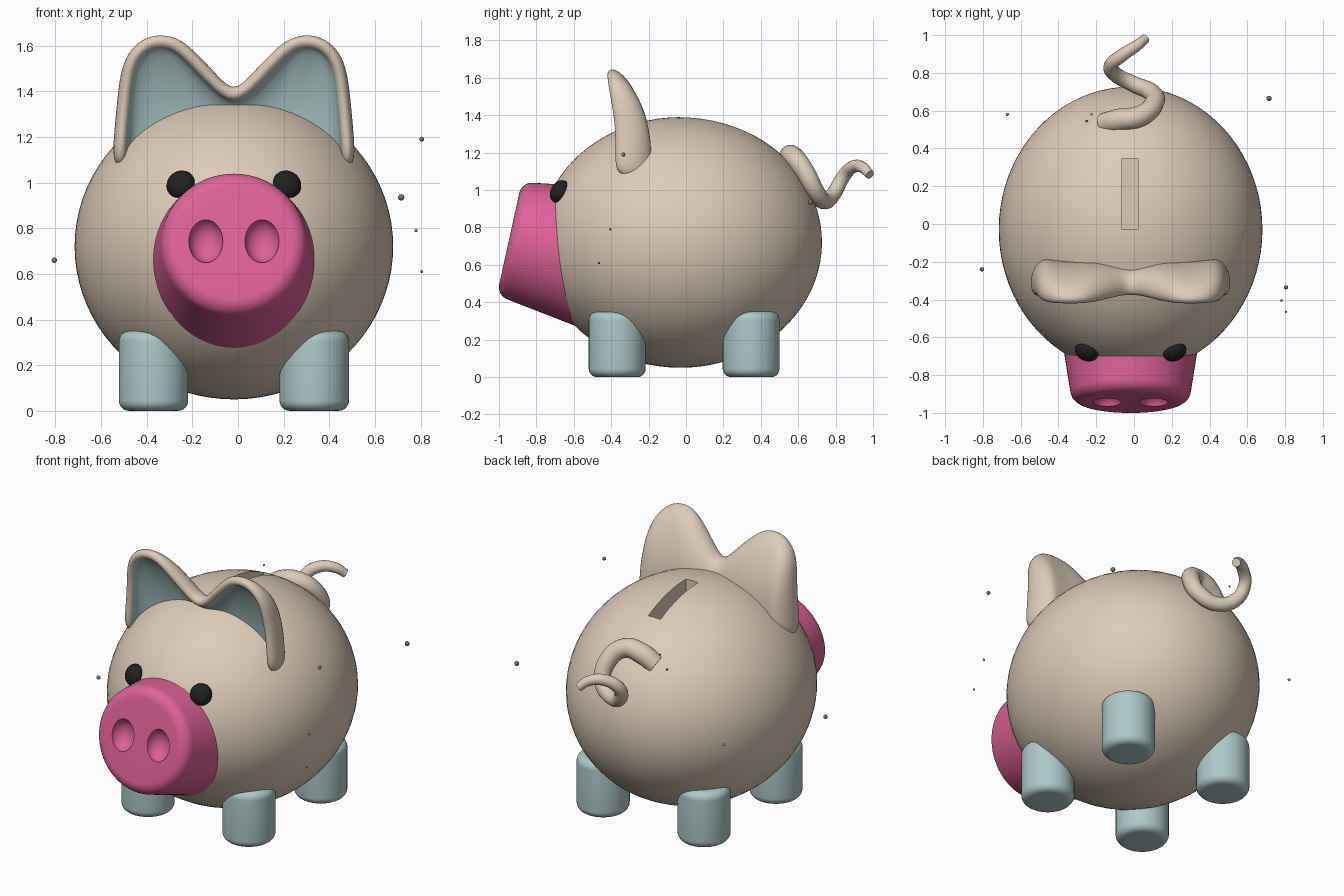
import bpy, bmesh, math
from mathutils import Matrix, Vector

if "Cube" in bpy.data.objects:
    bpy.data.objects.remove(bpy.data.objects["Cube"])

X0 = -0.018  # symmetry plane of the animal


def material(name, rgb):
    m = bpy.data.materials.new(name)
    m.diffuse_color = (*rgb, 1)
    m.use_nodes = True
    m.node_tree.nodes["Principled BSDF"].inputs["Base Color"].default_value = m.diffuse_color
    return m


BEIGE = material("beige", (0.72, 0.60, 0.48))
PINK = material("pink", (0.73, 0.12, 0.31))
TEAL = material("pale_teal", (0.42, 0.58, 0.58))
BLACK = material("black", (0.015, 0.015, 0.015))
GREY = material("dark_grey_teal", (0.15, 0.19, 0.19))


def finish(name, bm, *mats):
    bmesh.ops.recalc_face_normals(bm, faces=bm.faces)
    me = bpy.data.meshes.new(name)
    bm.to_mesh(me)
    bm.free()
    ob = bpy.data.objects.new(name, me)
    bpy.context.collection.objects.link(ob)
    for m in mats:
        me.materials.append(m)
    return ob


def activate(ob):
    bpy.ops.object.select_all(action='DESELECT')
    ob.select_set(True)
    bpy.context.view_layer.objects.active = ob


def smooth(ob, angle=35):
    activate(ob)
    bpy.ops.object.shade_smooth_by_angle(angle=math.radians(angle))


def apply_all(ob):
    activate(ob)
    for m in list(ob.modifiers):
        bpy.ops.object.modifier_apply(modifier=m.name)


def ellipsoid(name, mat, matrix, radii, seg=32):
    bm = bmesh.new()
    bmesh.ops.create_uvsphere(bm, u_segments=seg, v_segments=seg // 2, radius=1,
                              matrix=matrix @ Matrix.Diagonal((*radii, 1)))
    return finish(name, bm, mat)


def lathe(name, mat, profile, matrix, seg=48):
    """Turn (radius, height) points round local z and cap both ends."""
    bm = bmesh.new()
    rings = [[bm.verts.new(matrix @ Vector((r * math.cos(a), r * math.sin(a), z)))
              for a in (2 * math.pi * i / seg for i in range(seg))] for r, z in profile]
    for a, b in zip(rings, rings[1:]):
        for i in range(seg):
            j = (i + 1) % seg
            bm.faces.new((a[i], a[j], b[j], b[i]))
    bm.faces.new(rings[0])
    bm.faces.new(rings[-1])
    return finish(name, bm, mat)


def arc(cr, cz, rad, a0, a1, n=8):
    return [(cr + rad * math.cos(math.radians(a0 + (a1 - a0) * i / n)),
             cz + rad * math.sin(math.radians(a0 + (a1 - a0) * i / n))) for i in range(n + 1)]


def cut(ob, cutters):
    for c in cutters:
        m = ob.modifiers.new("cut", 'BOOLEAN')
        m.operation, m.object, m.solver = 'DIFFERENCE', c, 'EXACT'
    apply_all(ob)
    for c in cutters:
        bpy.data.objects.remove(c)


T = Matrix.Translation

# Body with coin slot
body = ellipsoid("body", BEIGE, T((X0, -0.03, 0.72)) @ Matrix.Rotation(math.pi / 2, 4, 'X')
                 , (0.698, 0.67, 0.757), 80)
bm = bmesh.new()
bmesh.ops.create_cube(bm, size=1, matrix=T((-0.022, 0.158, 1.35)) @ Matrix.Diagonal((0.085, 0.375, 0.36, 1)))
cut(body, [finish("slot_cutter", bm, BEIGE)])
smooth(body)

# Snout: tilted, flared, rounded front rim, two dented nostrils
tilt = T((X0, -0.945, 0.74)) @ Matrix.Rotation(math.radians(77.6), 4, 'X')
snout = lathe("snout", PINK, [(0.02, 0), (0.14, 0)] + arc(0.25, -0.07, 0.07, 90, 7) + [(0.388, -0.5)], tilt, 64)
cut(snout, [ellipsoid("nostril_cutter", PINK, tilt @ T((s * 0.123, 0.003, 0.012)), (0.076, 0.098, 0.075))
            for s in (-1, 1)])
smooth(snout)

# Eyes: flattened balls lying on the body surface
for s, side in ((-1, "left"), (1, "right")):
    n = Vector((s * 0.48, -1.12, 0.62))
    rot = n.to_track_quat('Z', 'Y').to_matrix().to_4x4()
    smooth(ellipsoid("eye_" + side, BLACK, T((X0 + s * 0.233, -0.675, 0.992)) @ rot, (0.064, 0.064, 0.046)), 180)

# Legs
for s, side in ((-1, "left"), (1, "right")):
    for y, end in ((-0.368, "front"), (0.348, "back")):
        prof = arc(0.107, 0.045, 0.045, -90, 0) + arc(0.107, 0.305, 0.045, 0, 90)
        smooth(lathe(f"{end}_leg_{side}", TEAL, prof, T((X0 + s * 0.352, y, 0))))

# Ears: arch swept with a rim, domed back and hollow teal front
ARCH = [(0.535, 1.07), (0.528, 1.20), (0.515, 1.34), (0.50, 1.48), (0.468, 1.57), (0.40, 1.635),
        (0.315, 1.653), (0.23, 1.63), (0.155, 1.56), (0.075, 1.475), (0, 1.395)]


def back_y(z):
    return -0.185 - 0.16 * (max(0, z - 1.3) / 0.34) ** 2


def front_y(z):
    return -0.378 - 0.04 * min(1, max(0, (z - 1.35) / 0.25))


bm = bmesh.new()
ribs = []
last = len(ARCH) - 1
for i, (x, z) in enumerate(ARCH):
    (xa, za), (xb, zb) = ARCH[max(0, i - 1)], ARCH[min(last, i + 1)]
    d = Vector((xb - xa, zb - za)).normalized()
    ix, iz = x - d.y * 0.06, z + d.x * 0.06      # inner edge of the rim
    t = i / last
    dx, dz = 0.48 * (1 - t), 1.02 + 0.16 * t     # root hidden in the body
    if i == last:
        ix, iz = 0, z - 0.075
    squeeze = 0.045 * max(0, (t - 0.75) / 0.25)  # thinner where the ears meet
    yb, yf = back_y(z) - squeeze, front_y(z) + squeeze * 0.4
    mid = (yb + yf) / 2
    mx, mz = (ix + dx) / 2, (iz + dz) / 2
    pts = [(dx, -0.20, dz), (mx, back_y(mz) - squeeze, mz), (ix, back_y(iz) - squeeze, iz),
           (x, mid + 0.3 * (yb - mid), z), (x, mid + 0.75 * (yf - mid), z),
           ((x + ix) / 2, yf - 0.008, (z + iz) / 2), (ix, yf + 0.012, iz),
           (ix, min(yf + 0.05, yb - 0.025), iz), (mx, min(-0.27, back_y(mz) - 0.05), mz), (dx, -0.255, dz)]
    ribs.append([bm.verts.new(p) for p in pts])
count = len(ribs[0])
for a, b in zip(ribs, ribs[1:]):
    for k in range(count):
        j = (k + 1) % count
        f = bm.faces.new((a[k], a[j], b[j], b[k]))
        f.material_index = 1 if k >= 6 and k < 9 else 0
bm.faces.new(ribs[0])
ears = finish("ears", bm, BEIGE, TEAL)
ears.location.x = X0
mir = ears.modifiers.new("mirror", 'MIRROR')
mir.use_clip = True
sub = ears.modifiers.new("subdivide", 'SUBSURF')
sub.levels = sub.render_levels = 2
apply_all(ears)
smooth(ears, 60)

# Curly tapered tail: x, y, z, radius
TAIL = [(-0.16, 0.53, 1.11, 0.058), (-0.08, 0.55, 1.165, 0.06), (0.03, 0.57, 1.18, 0.056), (0.105, 0.635, 1.1, 0.052),
        (0.095, 0.695, 0.99, 0.047), (0.0, 0.74, 0.94, 0.043), (-0.095, 0.79, 0.98, 0.04),
        (-0.122, 0.84, 1.07, 0.037), (-0.06, 0.895, 1.125, 0.034), (0.015, 0.945, 1.12, 0.03),
        (0.062, 0.983, 1.082, 0.025)]
cu = bpy.data.curves.new("tail", 'CURVE')
cu.dimensions = '3D'
cu.bevel_depth, cu.bevel_resolution, cu.resolution_u = 1.0, 6, 8
cu.use_fill_caps = True
sp = cu.splines.new('BEZIER')
sp.bezier_points.add(len(TAIL) - 1)
for p, (x, y, z, r) in zip(sp.bezier_points, TAIL):
    p.co, p.radius = (x, y, z), r
    p.handle_left_type = p.handle_right_type = 'AUTO'
tail = bpy.data.objects.new("tail", cu)
cu.materials.append(BEIGE)
bpy.context.collection.objects.link(tail)
activate(tail)
bpy.ops.object.convert(target='MESH')
smooth(bpy.context.view_layer.objects.active, 50)

# Small floating specks
SPECKS = [(0.805, -0.335, 1.19, 0.011, GREY), (0.715, 0.665, 0.935, 0.014, GREY), (0.78, -0.405, 0.79, 0.007, PINK),
          (0.805, -0.465, 0.61, 0.006, GREY), (-0.805, -0.24, 0.66, 0.012, GREY), (-0.67, 0.58, 0.76, 0.008, PINK),
          (-0.25, 0.545, 1.11, 0.006, GREY), (-0.225, 0.58, 1.21, 0.006, PINK)]
for i, (x, y, z, r, mat) in enumerate(SPECKS):
    smooth(ellipsoid(f"speck_{i + 1}", mat, T((x, y, z)), (r, r, r), 12), 180)
